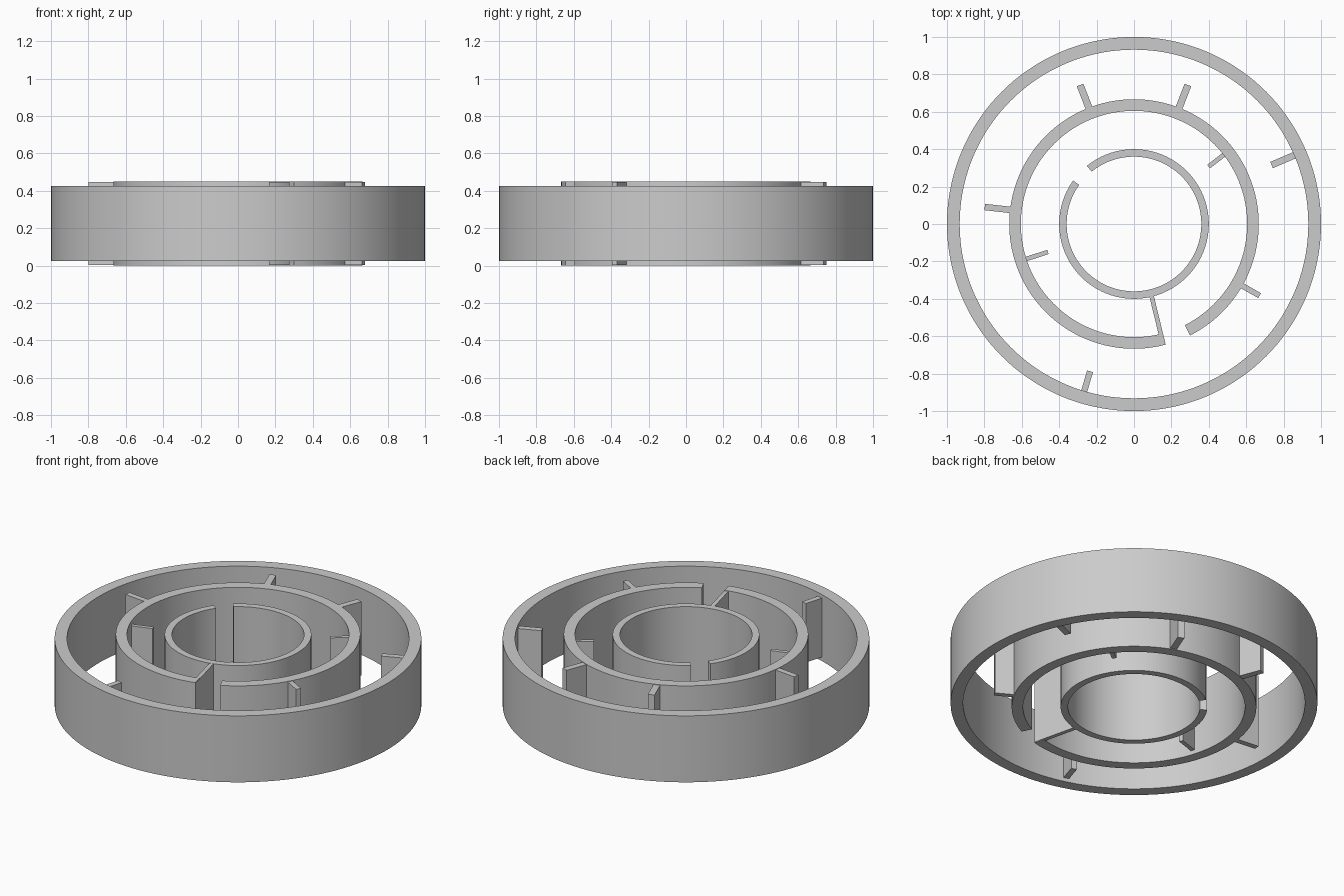
import bpy, bmesh
from math import cos, sin, radians

if "Cube" in bpy.data.objects:
    bpy.data.objects.remove(bpy.data.objects["Cube"])

SEGS = 144


def finish(bm, name):
    bmesh.ops.recalc_face_normals(bm, faces=bm.faces)
    me = bpy.data.meshes.new(name)
    bm.to_mesh(me)
    bm.free()
    ob = bpy.data.objects.new(name, me)
    bpy.context.collection.objects.link(ob)
    return ob


def ring(name, r_in, r_out, z0, z1, start=0.0, end=360.0):
    """Rectangular section swept round z; open (capped) if under 360 degrees."""
    closed = end - start >= 360
    n = SEGS if closed else round(SEGS * (end - start) / 360)
    bm = bmesh.new()
    loops = []
    for i in range(n if closed else n + 1):
        a = radians(start + (end - start) * i / n)
        loops.append([bm.verts.new((r * cos(a), r * sin(a), z))
                      for r, z in ((r_in, z0), (r_out, z0), (r_out, z1), (r_in, z1))])
    for i in range(n):
        a, b = loops[i], loops[(i + 1) % len(loops)]
        for k in range(4):
            m = (k + 1) % 4
            bm.faces.new((a[k], a[m], b[m], b[k]))
    if not closed:
        bm.faces.new(loops[0])
        bm.faces.new(loops[-1])
    ob = finish(bm, name)
    bpy.ops.object.select_all(action='DESELECT')
    ob.select_set(True)
    bpy.context.view_layer.objects.active = ob
    bpy.ops.object.shade_smooth_by_angle(angle=radians(30))


def rib(name, angle, r0, r1, width, z0, z1):
    """Flat upright plate lying along a radius."""
    a = radians(angle)
    bm = bmesh.new()
    bmesh.ops.create_cube(bm, size=1)
    for v in bm.verts:
        r = (r0 + r1) / 2 + v.co.x * (r1 - r0)
        t = v.co.y * width
        z = (z0 + z1) / 2 + v.co.z * (z1 - z0)
        v.co = (r * cos(a) - t * sin(a), r * sin(a) + t * cos(a), z)
    finish(bm, name)


# Concentric walls: closed outer ring, two inner rings with gaps
ring("outer_ring", 0.932, 1.0, 0.025, 0.425)
ring("middle_ring", 0.605, 0.667, 0.0, 0.45, -63.3, 284.6)
ring("inner_ring", 0.36, 0.4, 0.002, 0.448, 144.5, 489.0)

# Wall joining the inner ring to the open end of the middle ring
rib("connecting_wall", -76.3, 0.385, 0.66, 0.024, 0.003, 0.447)

# Ribs pointing outward from the middle ring
for i, (ang, tip, w) in enumerate([(173.5, 0.803, 0.034), (111.2, 0.797, 0.038),
                                   (68.8, 0.797, 0.038), (-29.7, 0.773, 0.03)]):
    rib(f"middle_outward_rib_{i + 1}", ang, 0.64, tip, w, 0.003, 0.447)

# Ribs pointing inward from the middle ring
for i, (ang, tip) in enumerate([(37.6, 0.503), (198.0, 0.484)]):
    rib(f"middle_inward_rib_{i + 1}", ang, tip, 0.63, 0.024, 0.025, 0.423)

# Ribs pointing inward from the outer ring
for i, (ang, tip, w) in enumerate([(23.2, 0.80, 0.036), (253.4, 0.822, 0.033)]):
    rib(f"outer_inward_rib_{i + 1}", ang, tip, 0.95, w, 0.048, 0.403)
